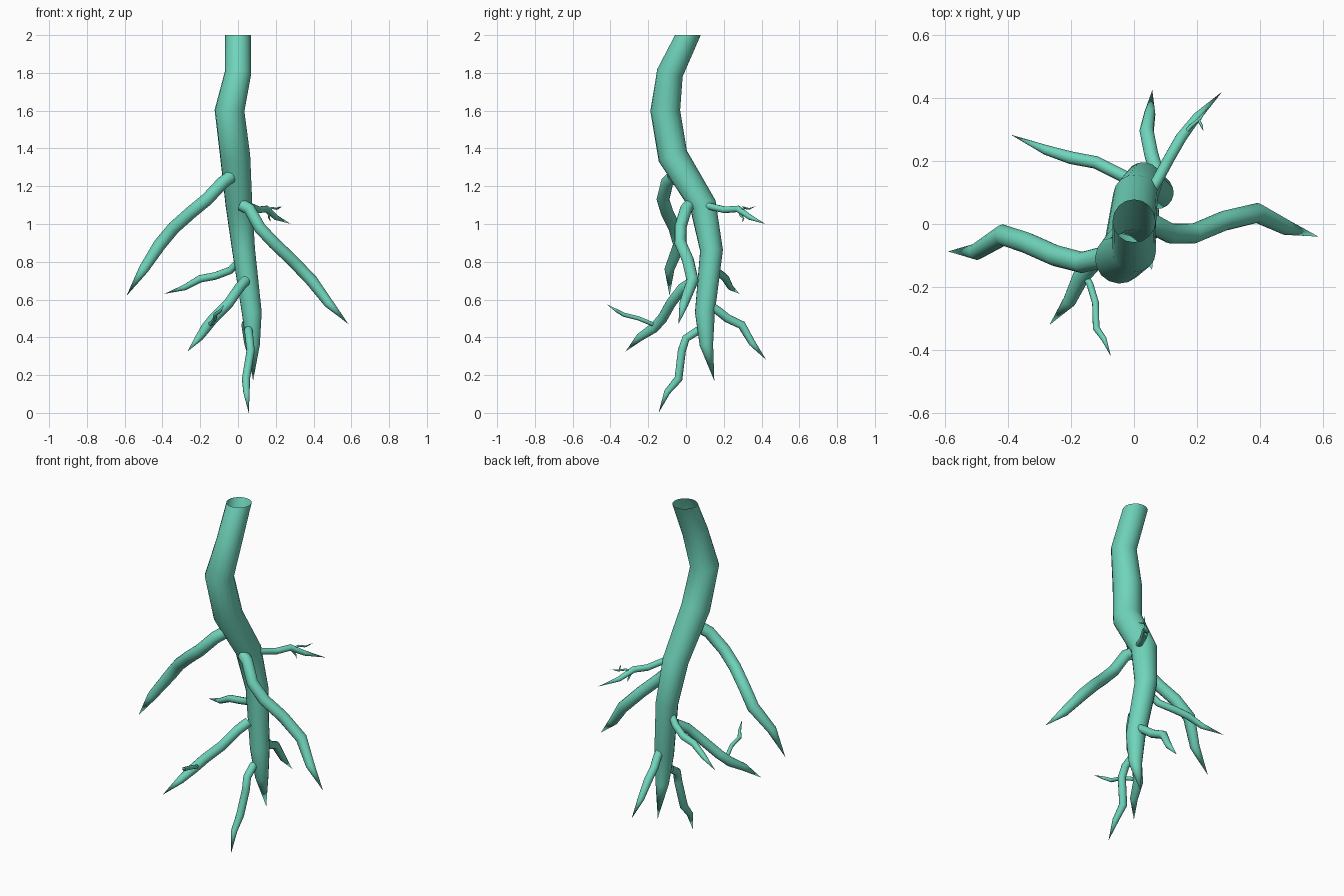
import bpy, bmesh, math
from mathutils import Vector

mat = bpy.data.materials.new("root_teal")
mat.diffuse_color = (0.16, 0.66, 0.5, 1)


def tube(name, pts, radii, sides, level_start=False):
    """Open-ended tube along pts that closes to a point at the last one."""
    pts = [Vector(p) for p in pts]
    bm = bmesh.new()
    rings = []
    ref = None
    for i, p in enumerate(pts[:-1]):
        out = (pts[i + 1] - p).normalized()
        t = out if i == 0 else (out + (p - pts[i - 1]).normalized()).normalized()
        if i == 0 and level_start:
            t = Vector((0, 0, -1))
        if ref is None:
            ref = t.orthogonal()
        ref = (ref - t * ref.dot(t)).normalized()
        side = t.cross(ref)
        rings.append([bm.verts.new(p + radii[i] * (
            ref * math.cos(2 * math.pi * k / sides) + side * math.sin(2 * math.pi * k / sides)))
            for k in range(sides)])
    for a, b in zip(rings, rings[1:]):
        for k in range(sides):
            n = (k + 1) % sides
            bm.faces.new((a[k], a[n], b[n], b[k]))
    tip = bm.verts.new(pts[-1])
    for k in range(sides):
        bm.faces.new((rings[-1][k], rings[-1][(k + 1) % sides], tip))
    bmesh.ops.recalc_face_normals(bm, faces=bm.faces)
    for f in bm.faces:
        f.smooth = True
    me = bpy.data.meshes.new(name)
    bm.to_mesh(me)
    bm.free()
    me.materials.append(mat)
    ob = bpy.data.objects.new(name, me)
    bpy.context.collection.objects.link(ob)
    return ob


def branch(name, r, pts, sides=12):
    n = len(pts)
    tube(name, pts, [r] * (n - 2) + [r * 0.78], sides)


# Main root, hollow and open at the top
tube("main_root",
     [(0, 0.01, 2), (0, -0.085, 1.8), (-0.045, -0.11, 1.6), (-0.015, -0.07, 1.36),
      (0.005, 0.09, 1.1), (0.03, 0.135, 0.86), (0.073, 0.1, 0.53),
      (0.08, 0.108, 0.36), (0.08, 0.15, 0.17)],
     [0.068, 0.07, 0.079, 0.08, 0.071, 0.061, 0.053, 0.036], 16, True)

# Large side roots
branch("left_root", 0.034,
       [(-0.04, -0.07, 1.25), (-0.08, -0.1, 1.22), (-0.165, -0.122, 1.13),
        (-0.25, -0.1, 1.06), (-0.34, -0.06, 0.98), (-0.415, -0.035, 0.89),
        (-0.5, -0.088, 0.76), (-0.59, -0.087, 0.62)])
branch("right_root", 0.032,
       [(0.02, 0.02, 1.1), (0.06, 0.0, 1.08), (0.115, -0.03, 0.98), (0.19, -0.03, 0.9),
        (0.285, 0.01, 0.81), (0.39, 0.035, 0.7), (0.48, -0.01, 0.58), (0.585, -0.04, 0.47)])

# Lower and back roots
branch("upper_back_root", 0.018,
       [(0.05, 0.1, 1.1), (0.075, 0.14, 1.09), (0.11, 0.205, 1.075), (0.15, 0.275, 1.08),
        (0.2, 0.34, 1.035), (0.28, 0.42, 1.0)])
branch("left_back_root", 0.02,
       [(0.01, 0.13, 0.81), (-0.04, 0.155, 0.755), (-0.12, 0.195, 0.725), (-0.2, 0.21, 0.71),
        (-0.28, 0.235, 0.665), (-0.39, 0.283, 0.63)])
branch("front_left_root", 0.027,
       [(0.04, 0.04, 0.7), (0.005, -0.02, 0.66), (-0.05, -0.08, 0.58), (-0.13, -0.125, 0.5),
        (-0.17, -0.17, 0.45), (-0.205, -0.245, 0.4), (-0.268, -0.32, 0.325)])
branch("lower_back_root", 0.023,
       [(0.08, 0.11, 0.58), (0.07, 0.17, 0.54), (0.055, 0.22, 0.5), (0.04, 0.295, 0.465),
        (0.05, 0.35, 0.37), (0.058, 0.425, 0.28)])
branch("lower_front_root", 0.022,
       [(0.055, 0.07, 0.44), (0.06, 0.0, 0.395), (0.067, -0.022, 0.33), (0.042, -0.04, 0.18),
        (0.045, -0.1, 0.11), (0.057, -0.145, 0.0)])

# Fine twigs
branch("front_twig", 0.011,
       [(-0.165, -0.15, 0.46), (-0.14, -0.19, 0.475), (-0.122, -0.25, 0.5),
        (-0.12, -0.33, 0.52), (-0.095, -0.365, 0.54), (-0.073, -0.42, 0.575)], 10)
branch("back_twig_upper", 0.006,
       [(0.155, 0.28, 1.07), (0.18, 0.31, 1.085), (0.21, 0.335, 1.08), (0.235, 0.37, 1.095)], 8)
branch("back_twig_fork", 0.005,
       [(0.205, 0.33, 1.08), (0.215, 0.31, 1.087), (0.22, 0.295, 1.095)], 8)
branch("back_twig_lower", 0.006,
       [(0.155, 0.28, 1.07), (0.165, 0.29, 1.045), (0.165, 0.305, 1.03), (0.175, 0.3, 1.01)], 8)
